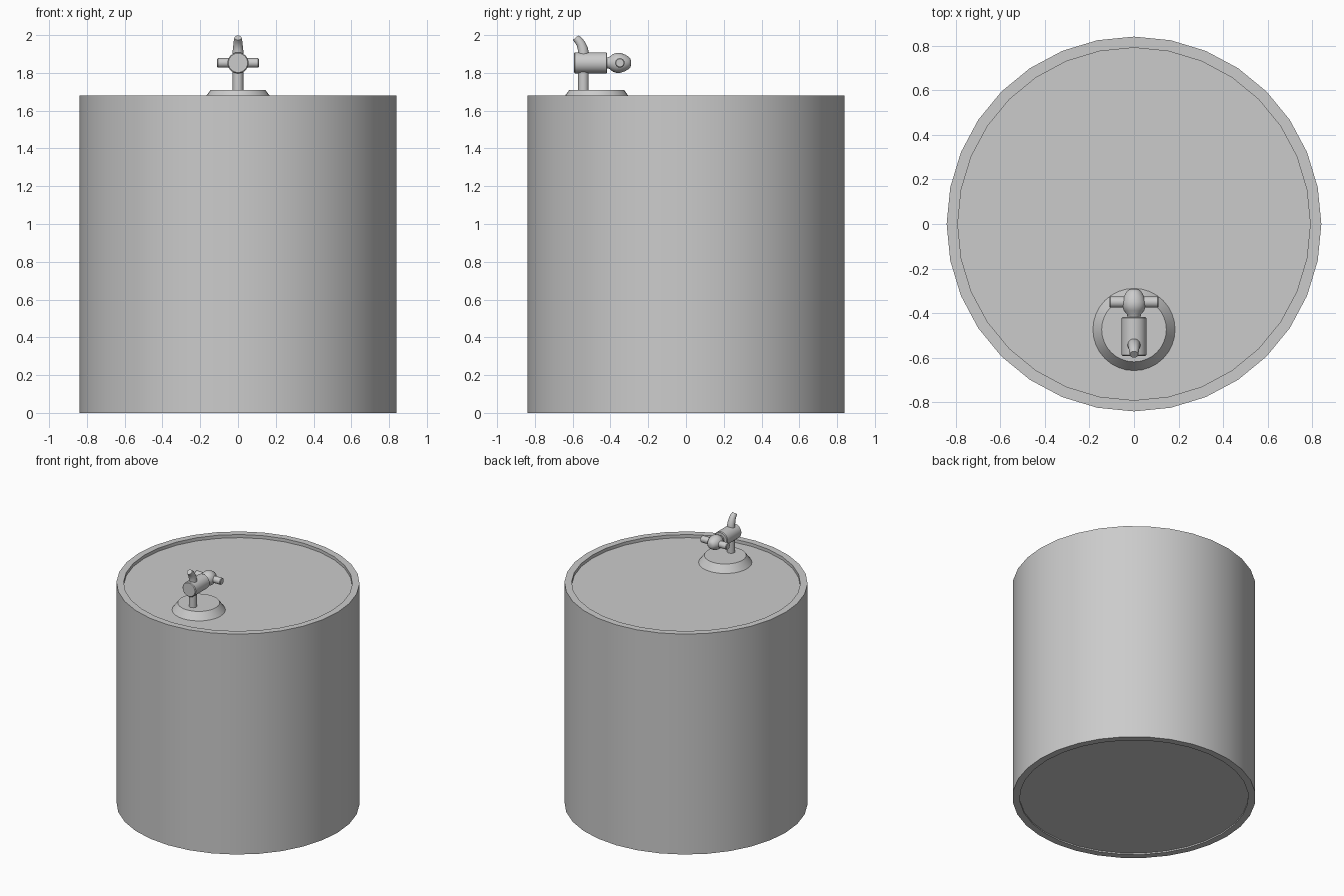
import bpy, bmesh
from math import cos, sin, pi
from mathutils import Vector

if "Cube" in bpy.data.objects:
    bpy.data.objects.remove(bpy.data.objects["Cube"])


def tube(name, rings, sides, angle=35):
    """Skin circular rings (centre, axis, radius); radius 0 closes to a point."""
    bm = bmesh.new()
    loops = []
    for centre, axis, r in rings:
        c, a = Vector(centre), Vector(axis).normalized()
        ref = Vector((1, 0, 0)) if abs(a.x) < 0.9 else Vector((0, 1, 0))
        u = (ref - a * ref.dot(a)).normalized()
        v = a.cross(u)
        loops.append([bm.verts.new(c + r * (cos(2 * pi * i / sides) * u + sin(2 * pi * i / sides) * v))
                      for i in range(sides)])
    for lo, hi in zip(loops, loops[1:]):
        for i in range(sides):
            j = (i + 1) % sides
            bm.faces.new((lo[i], lo[j], hi[j], hi[i]))
    bm.faces.new(loops[0][::-1])
    bm.faces.new(loops[-1])
    bmesh.ops.recalc_face_normals(bm, faces=bm.faces)
    me = bpy.data.meshes.new(name)
    bm.to_mesh(me)
    bm.free()
    ob = bpy.data.objects.new(name, me)
    bpy.context.collection.objects.link(ob)
    bpy.ops.object.select_all(action='DESELECT')
    ob.select_set(True)
    bpy.context.view_layer.objects.active = ob
    bpy.ops.object.shade_smooth_by_angle(angle=angle * pi / 180)
    return ob


def lathe(name, base, axis, profile, sides):
    """Revolve (radius, distance) pairs about an axis through base."""
    b, a = Vector(base), Vector(axis)
    return tube(name, [(b + a * d, a, r) for r, d in profile], sides)


X, Y, Z = (1, 0, 0), (0, 1, 0), (0, 0, 1)
TAP_Z = 1.853

# Drum with recessed lid and base
lathe("drum", (0, 0, 0), Z,
      [(0.79, 0.01), (0.79, 0), (0.84, 0), (0.84, 1.68), (0.79, 1.68), (0.79, 1.656)], 32)

# Mounting flange and stem
lathe("flange", (0, -0.473, 0), Z, [(0.185, 1.655), (0.145, 1.71)], 32)
lathe("stem", (0, -0.543, 0), Z, [(0.028, 1.70), (0.028, 1.83)], 16)

# Tap body with small bevelled ends
lathe("tap_body", (0, 0, TAP_Z), Y,
      [(0.051, -0.592), (0.056, -0.587), (0.056, -0.422), (0.051, -0.417)], 24)

# Rounded valve knob
lathe("valve_knob", (0, 0, TAP_Z), Y,
      [(0.028, -0.42), (0.032, -0.405), (0.046, -0.388), (0.053, -0.368), (0.053, -0.348),
       (0.045, -0.325), (0.034, -0.305), (0.024, -0.295), (0.012, -0.291)], 24)

# Cross handle
lathe("cross_handle", (0, -0.35, TAP_Z), X,
      [(0.021, -0.11), (0.025, -0.106), (0.025, 0.106), (0.021, 0.11)], 16)

# Curved, tapering spout
path = [((0, -0.543, 1.87), (0, 0, 1), 0.030),
        ((0, -0.543, 1.905), (0, -0.08, 1), 0.029),
        ((0, -0.547, 1.93), (0, -0.28, 1), 0.027),
        ((0, -0.557, 1.955), (0, -0.5, 1), 0.024),
        ((0, -0.571, 1.974), (0, -0.75, 1), 0.022),
        ((0, -0.585, 1.986), (0, -0.85, 1), 0.019)]
tube("spout", path, 16)
